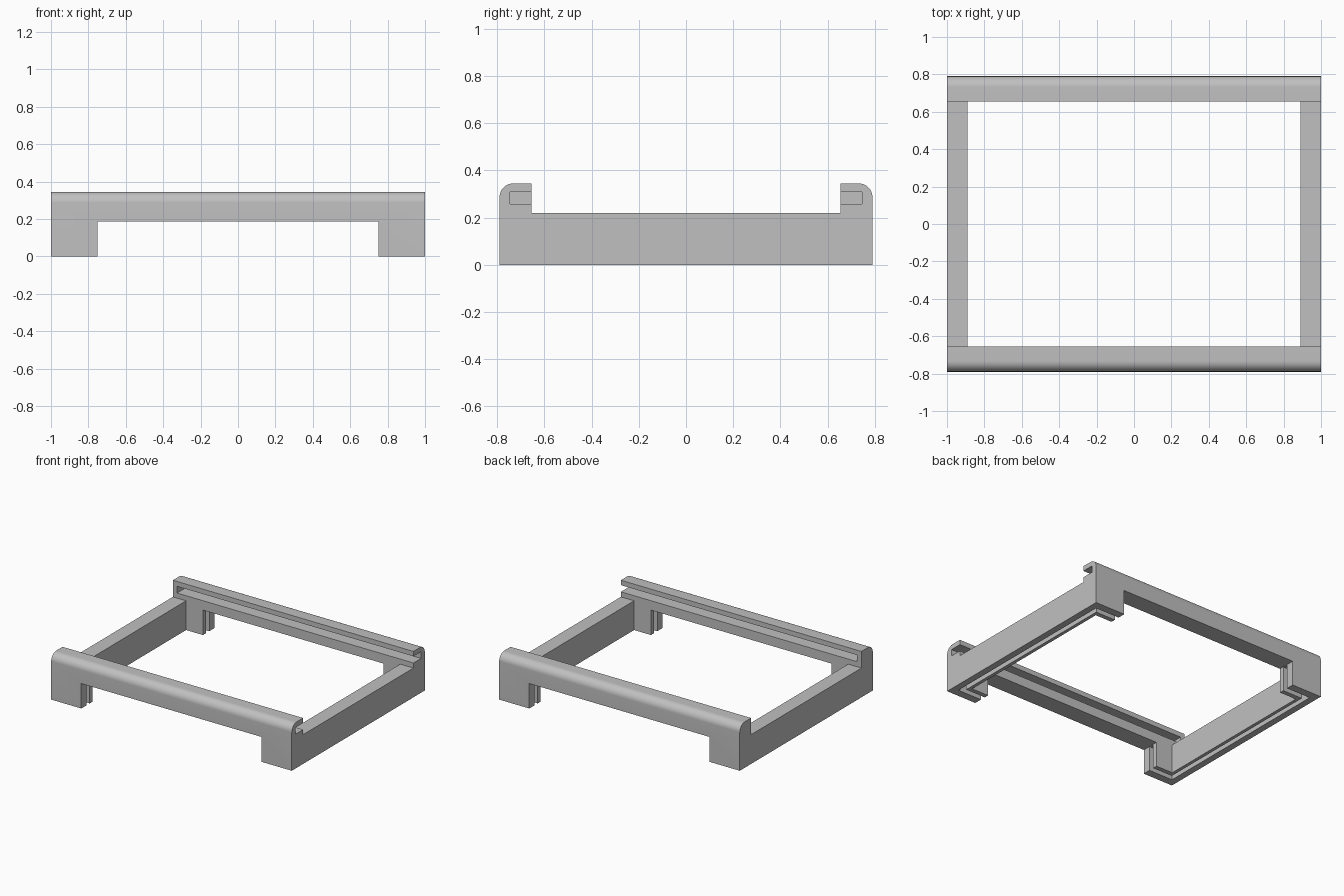
import bpy, bmesh, math

if "Cube" in bpy.data.objects:
    bpy.data.objects.remove(bpy.data.objects["Cube"], do_unlink=True)

# Overall sizes
HX, HY = 1.0, 0.79            # outer half width and half depth
IX, IY = 0.89, 0.655          # inner half width and half depth
SIDE_H, RAIL_H, R = 0.22, 0.345, 0.058
OPEN_X, OPEN_Z = 0.75, 0.187  # opening under each rail
GROOVE_Z = 0.186

grey = bpy.data.materials.new("light grey")
grey.use_nodes = True
grey.diffuse_color = (0.53, 0.53, 0.53, 1)
grey.node_tree.nodes["Principled BSDF"].inputs["Base Color"].default_value = grey.diffuse_color


def prism(name, profile, x0, x1):
    """Extrude a closed (y, z) profile along x."""
    bm = bmesh.new()
    face = bm.faces.new([bm.verts.new((x0, y, z)) for y, z in profile])
    ext = bmesh.ops.extrude_face_region(bm, geom=[face])
    moved = [v for v in ext["geom"] if isinstance(v, bmesh.types.BMVert)]
    bmesh.ops.translate(bm, verts=moved, vec=(x1 - x0, 0, 0))
    bmesh.ops.recalc_face_normals(bm, faces=bm.faces)
    mesh = bpy.data.meshes.new(name)
    bm.to_mesh(mesh)
    bm.free()
    mesh.materials.append(grey)
    ob = bpy.data.objects.new(name, mesh)
    bpy.context.collection.objects.link(ob)
    return ob


def box(name, x0, x1, y0, y1, z0, z1):
    return prism(name, [(y0, z0), (y1, z0), (y1, z1), (y0, z1)], x0, x1)


def combine(target, other, operation):
    """Apply a boolean and discard the helper."""
    other.hide_render = True
    mod = target.modifiers.new("boolean", 'BOOLEAN')
    mod.operation, mod.solver, mod.object = operation, 'EXACT', other
    bpy.context.view_layer.objects.active = target
    bpy.ops.object.modifier_apply(modifier=mod.name)
    bpy.data.objects.remove(other, do_unlink=True)


# Rail section with a rounded outer top edge
arc = [(HY - R + R * math.cos(a), RAIL_H - R + R * math.sin(a))
       for a in (math.radians(90) * i / 12 for i in range(13))]
section = [(IY, 0), (HY, 0)] + arc + [(IY, RAIL_H)]

frame = None
for name, s in (("front_rail", -1), ("back_rail", 1)):
    rail = prism(name, [(s * y, z) for y, z in section], -HX, HX)
    # Inward slot, closed at one end and open at the other
    y0, y1 = sorted((s * (IY - 0.05), s * 0.745))
    combine(rail, box("slot_cutter", -0.965, HX + 0.1, y0, y1, 0.258, 0.308), 'DIFFERENCE')
    # Opening that leaves a leg at each corner
    y0, y1 = sorted((s * 0.5, s * 0.9))
    combine(rail, box("opening_cutter", -OPEN_X, OPEN_X, y0, y1, -0.1, OPEN_Z), 'DIFFERENCE')
    if frame:
        combine(frame, rail, 'UNION')
    else:
        frame = rail

# Low side walls joining the rails
for s in (-1, 1):
    x0, x1 = sorted((s * IX, s * HX))
    combine(frame, box("side_wall", x0, x1, -IY, IY, 0, SIDE_H), 'UNION')

# Narrow groove running around the underside
GX0, GX1, GY0, GY1 = 0.915, 0.95, 0.69, 0.73
groove = box("groove_cutter", -GX1, GX1, -GY1, GY1, -0.1, GROOVE_Z)
combine(groove, box("groove_core", -GX0, GX0, -GY0, GY0, -0.2, 0.3), 'DIFFERENCE')
combine(frame, groove, 'DIFFERENCE')

# Final name and shading
frame.name = "bracket_frame"
bpy.ops.object.select_all(action='DESELECT')
frame.select_set(True)
bpy.context.view_layer.objects.active = frame
bpy.ops.object.shade_smooth_by_angle(angle=math.radians(30))
